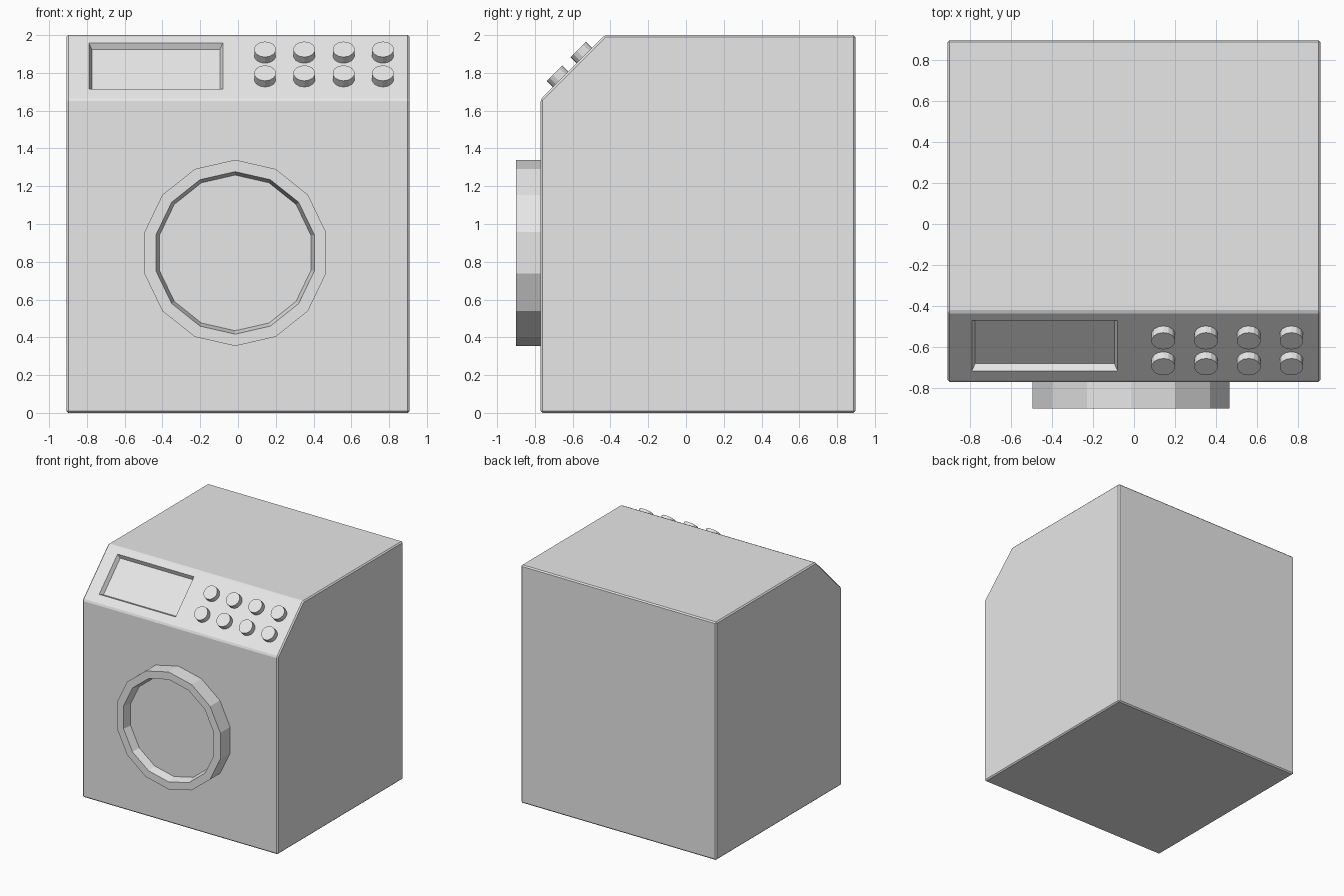
import bpy, bmesh
from math import sin, cos, pi, radians
from mathutils import Matrix, Vector

cube = bpy.data.objects.get("Cube")
if cube:
    bpy.data.objects.remove(cube, do_unlink=True)

grey = bpy.data.materials.new("light_grey")
grey.use_nodes = True
grey.diffuse_color = (0.8, 0.8, 0.8, 1)
grey.node_tree.nodes["Principled BSDF"].inputs["Base Color"].default_value = (0.8, 0.8, 0.8, 1)

# Frames whose local z points out of the sloped panel and out of the front
PANEL = Matrix.Translation((0, -0.6, 1.83)) @ Matrix.Rotation(radians(45), 4, 'X')
FRONT = Matrix.Translation((-0.015, -0.77, 0.847)) @ Matrix.Rotation(radians(90), 4, 'X')


def finish(bm, name, matrix=Matrix()):
    bmesh.ops.transform(bm, matrix=matrix, verts=bm.verts)
    bmesh.ops.recalc_face_normals(bm, faces=bm.faces)
    mesh = bpy.data.meshes.new(name)
    bm.to_mesh(mesh)
    bm.free()
    mesh.materials.append(grey)
    obj = bpy.data.objects.new(name, mesh)
    bpy.context.collection.objects.link(obj)
    return obj


def turned(name, profile, matrix, sides=14):
    """Closed turned solid from (radius, height) rings, capped at both ends."""
    bm = bmesh.new()
    rings = []
    for r, h in profile:
        angles = [pi / 2 + 2 * pi * i / sides for i in range(sides)]
        rings.append([bm.verts.new((r * cos(a), r * sin(a), h)) for a in angles])
    for low, high in zip(rings, rings[1:]):
        for i in range(sides):
            j = (i + 1) % sides
            bm.faces.new((low[i], low[j], high[j], high[i]))
    bm.faces.new(rings[0])
    bm.faces.new(rings[-1])
    return finish(bm, name, matrix)


# Cabinet: side profile extruded across, with fine chamfers
bm = bmesh.new()
outline = [(-0.77, 0), (0.897, 0), (0.897, 2), (-0.43, 2), (-0.77, 1.66)]
side = bm.faces.new([bm.verts.new((-0.908, y, z)) for y, z in outline])
extruded = bmesh.ops.extrude_face_region(bm, geom=[side])["geom"]
bmesh.ops.translate(bm, vec=(1.816, 0, 0),
                    verts=[v for v in extruded if isinstance(v, bmesh.types.BMVert)])
bmesh.ops.recalc_face_normals(bm, faces=bm.faces)
bmesh.ops.bevel(bm, geom=bm.edges[:], offset=0.01, segments=1, affect='EDGES')
cabinet = finish(bm, "cabinet")

# Display recess: tapered block cut into the sloped panel
DEPTH, TAPER = 0.033, 0.016
half_w, half_h = 0.355, 0.173
bm = bmesh.new()
bmesh.ops.create_cube(bm, size=2)
for v in bm.verts:
    grow = TAPER if v.co.z > 0 else -TAPER
    v.co = Vector((v.co.x * (half_w + grow), v.co.y * (half_h + grow), v.co.z * DEPTH))
cutter = finish(bm, "display_cutter", PANEL @ Matrix.Translation((-0.435, 0.01, 0)))
cutter.hide_render = True
cut = cabinet.modifiers.new("display_recess", 'BOOLEAN')
cut.operation = 'DIFFERENCE'
cut.solver = 'EXACT'
cut.object = cutter
bpy.context.view_layer.objects.active = cabinet
bpy.ops.object.modifier_apply(modifier=cut.name)
bpy.data.objects.remove(cutter, do_unlink=True)

# Round door: raised rim with a sunken centre
turned("door", [(0.493, -0.005), (0.493, 0.13), (0.43, 0.13), (0.412, 0.06)], FRONT)

# Two rows of push buttons
for row, s in (("upper", 0.088), ("lower", -0.09)):
    for i in range(4):
        spot = PANEL @ Matrix.Translation((0.143 + 0.208 * i, s, 0))
        turned(f"{row}_button_{i + 1}", [(0.058, -0.005), (0.058, 0.046)], spot)
